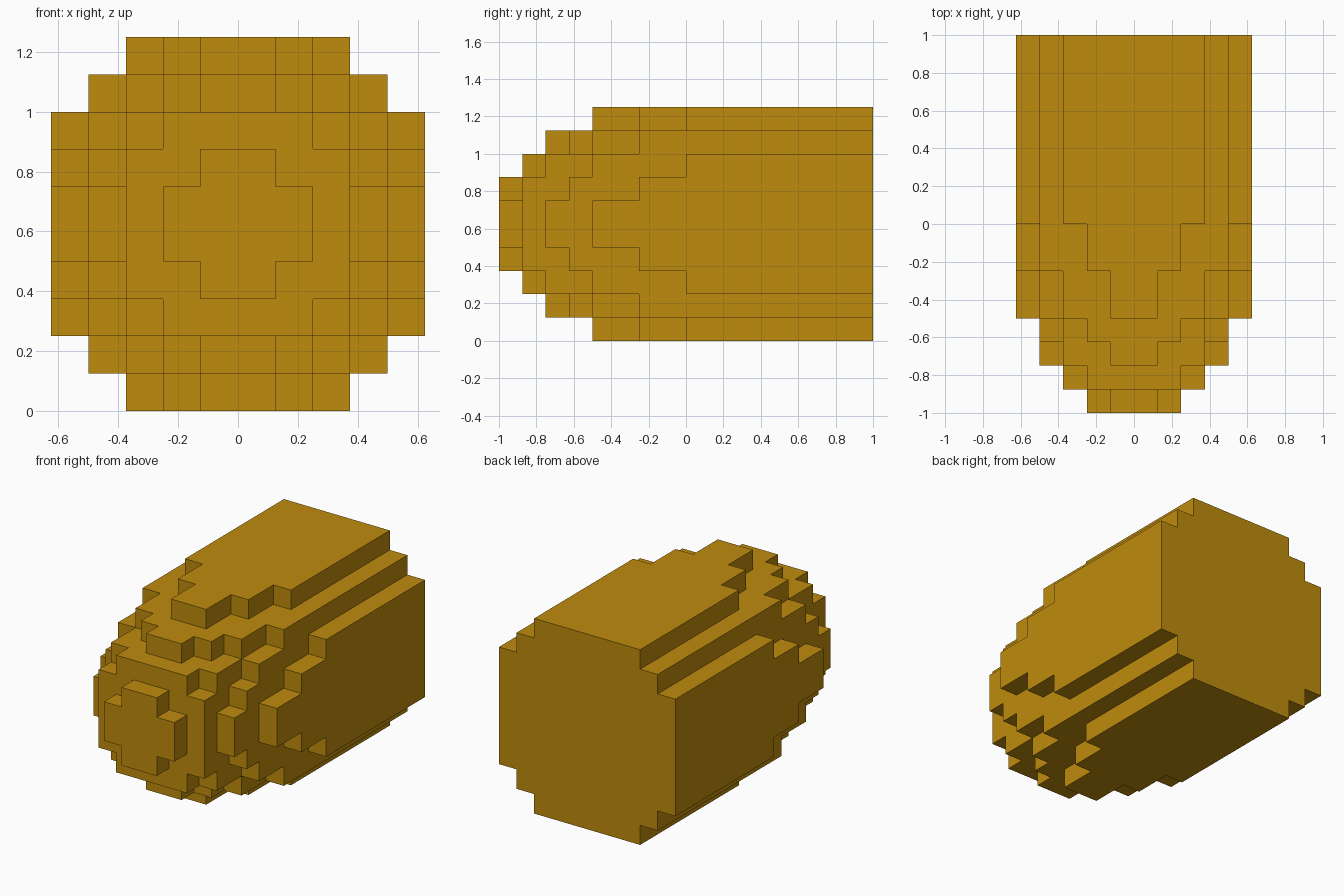
import bpy, bmesh, math
from mathutils import Vector

cube = bpy.data.objects.get("Cube")
if cube:
    bpy.data.objects.remove(cube, do_unlink=True)

U = 0.125      # size of one block
BACK = 8       # flat rear end, in blocks

# Front depth of each column of blocks, by distance from the axis (one quadrant)
START = {(1, 1): -8, (2, 1): -8, (2, 2): -7, (3, 1): -7, (3, 2): -7,
         (3, 3): -6, (4, 1): -6, (4, 2): -5, (4, 3): -4, (4, 4): -2,
         (5, 1): -4, (5, 2): -2, (5, 3): 0}


def ring(i):
    """Distance of a cell from the axis, counted from 1."""
    return i + 1 if i >= 0 else -i


def filled(x, y, z):
    a, b = ring(x), ring(z)
    return START.get((max(a, b), min(a, b)), BACK) <= y < BACK


# Golden material
gold = bpy.data.materials.new("golden_brown")
gold.use_nodes = True
color = (0.52, 0.26, 0.004, 1.0)
gold.diffuse_color = color
gold.node_tree.nodes["Principled BSDF"].inputs["Base Color"].default_value = color

# Outer skin of the stepped, round-nosed body
bm = bmesh.new()
for x in range(-5, 5):
    for z in range(-5, 5):
        for y in range(-8, BACK):
            if not filled(x, y, z):
                continue
            center = Vector((x + 0.5, y + 0.5, z + 0.5))
            for axis in range(3):
                for sign in (-1, 1):
                    n = Vector((0, 0, 0))
                    n[axis] = sign
                    if filled(x + int(n.x), y + int(n.y), z + int(n.z)):
                        continue
                    s = Vector((0, 0, 0))
                    s[(axis + 1) % 3] = 0.5
                    t = n.cross(s)
                    mid = center + n * 0.5
                    corners = (mid - s - t, mid + s - t, mid + s + t, mid - s + t)
                    bm.faces.new([bm.verts.new((c + Vector((0, 0, 5))) * U)
                                  for c in corners])

# Weld the skin and merge flat areas into large faces
bmesh.ops.remove_doubles(bm, verts=bm.verts[:], dist=0.001)
bmesh.ops.dissolve_limit(bm, angle_limit=math.radians(1),
                         verts=bm.verts[:], edges=bm.edges[:])

mesh = bpy.data.meshes.new("stepped_body")
bm.to_mesh(mesh)
bm.free()
mesh.materials.append(gold)
body = bpy.data.objects.new("stepped_body", mesh)
bpy.context.collection.objects.link(body)
